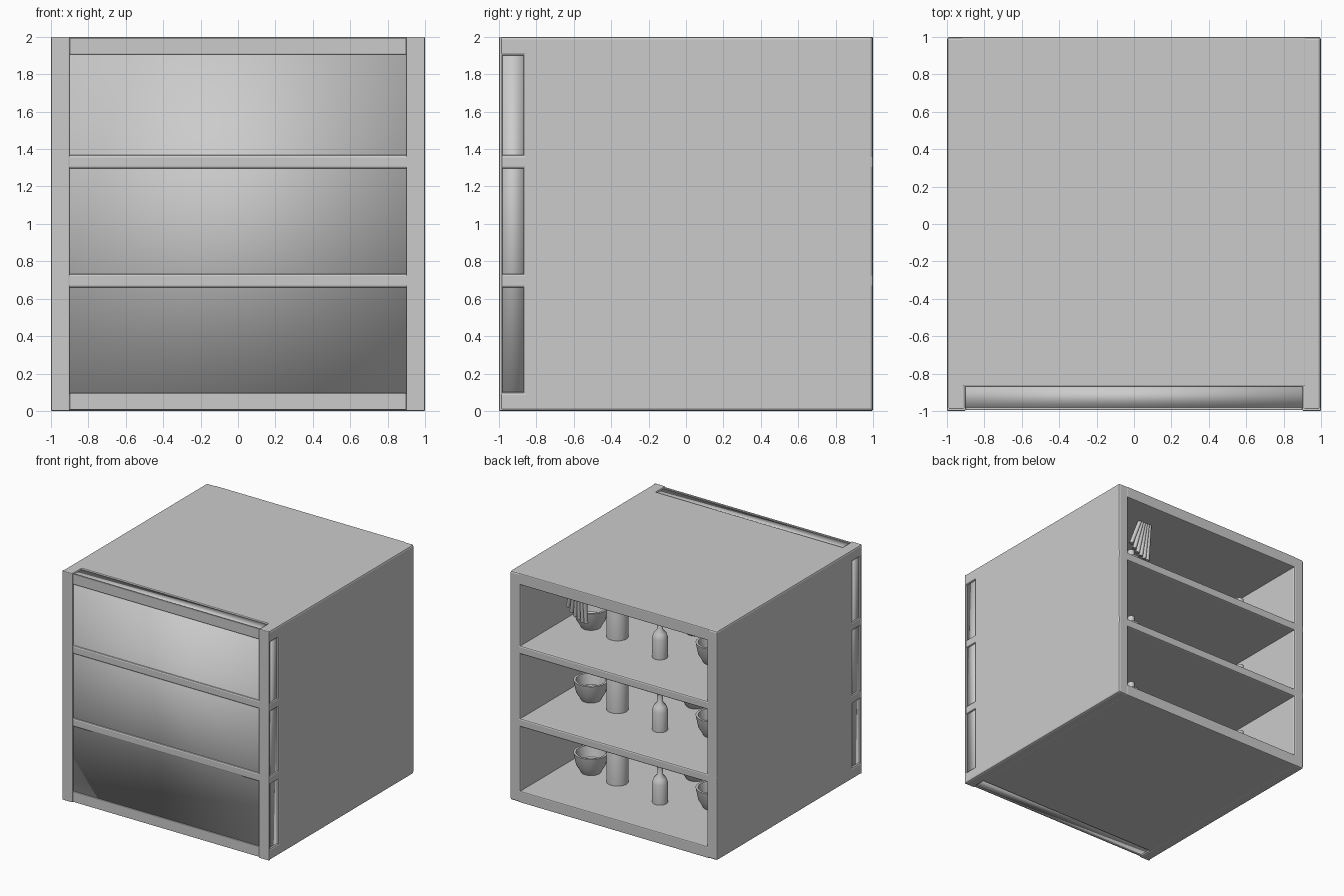
import bpy, bmesh, math
from mathutils import Vector

cube = bpy.data.objects.get("Cube")
if cube:
    bpy.data.objects.remove(cube, do_unlink=True)

grey = bpy.data.materials.new("plain_grey")
grey.use_nodes = True
colour = (0.6, 0.6, 0.6, 1)
grey.diffuse_color = colour
grey.node_tree.nodes["Principled BSDF"].inputs["Base Color"].default_value = colour


def finish(name, bm, smooth):
    bmesh.ops.recalc_face_normals(bm, faces=bm.faces)
    for f in bm.faces:
        f.smooth = smooth
    mesh = bpy.data.meshes.new(name)
    bm.to_mesh(mesh)
    bm.free()
    mesh.materials.append(grey)
    ob = bpy.data.objects.new(name, mesh)
    bpy.context.collection.objects.link(ob)
    return ob


def box(name, low, high, bevel=0.0, smooth=False):
    bm = bmesh.new()
    bmesh.ops.create_cube(bm, size=1)
    for v in bm.verts:
        v.co = [(a + b) / 2 + c * (b - a) for a, b, c in zip(low, high, v.co)]
    ob = finish(name, bm, smooth)
    if bevel:
        mod = ob.modifiers.new("soft_edges", "BEVEL")
        mod.width = bevel
        mod.segments = 2
    return ob


def lathe(name, profile, place):
    bm = bmesh.new()
    verts = [bm.verts.new((r, 0, z)) for r, z in profile]
    edges = [bm.edges.new(pair) for pair in zip(verts, verts[1:])]
    bmesh.ops.spin(bm, geom=verts + edges, axis=(0, 0, 1), cent=(0, 0, 0),
                   angle=math.tau, steps=24)
    bmesh.ops.remove_doubles(bm, verts=bm.verts, dist=0.0005)
    ob = finish(name, bm, True)
    ob.location = place
    bpy.ops.object.select_all(action="DESELECT")
    ob.select_set(True)
    bpy.context.view_layer.objects.active = ob
    bpy.ops.object.shade_smooth_by_angle(angle=math.radians(40))
    return ob


def rod(name, start, end, radius):
    a, b = Vector(start), Vector(end)
    ob = lathe(name, [(0, 0), (radius, 0), (radius, (b - a).length),
                      (0, (b - a).length)], a)
    ob.rotation_euler = (b - a).to_track_quat("Z", "Y").to_euler()


# Side walls with rails and thin front posts
for side, s in (("left", 1), ("right", -1)):
    x0, x1 = sorted((s * 0.9, s))
    box(side + "_wall", (x0, -0.87, 0.05), (x1, 1, 1.95), 0.015)
    box(side + "_front_post", (x0, -1, 0), (x1, -0.982, 2), 0.006)
    for level, z in (("bottom", 0), ("top", 1.9)):
        box(f"{side}_{level}_rail", (x0, -1, z), (x1, 1, z + 0.1), 0.015)

# Top and bottom boards, with their front strips
for level, z in (("bottom", 0), ("top", 1.9)):
    box(level + "_board", (-0.92, -0.87, z), (0.92, 1, z + 0.1), 0.008)
    box(level + "_front_strip", (-0.9, -0.995, z + 0.005), (0.9, -0.98, z + 0.095), 0.005)

# Front pane
box("front_pane", (-0.985, -0.98, 0.015), (0.985, -0.87, 1.985), smooth=True)

# Shelves
for name, z in (("lower_shelf", 0.66), ("upper_shelf", 1.295)):
    box(name, (-0.999, -0.99, z), (0.999, 1, z + 0.073), 0.012)

# Vessel profiles: radius, height
bowl = [(0, 0), (0.08, 0), (0.12, 0.07), (0.14, 0.17), (0.12, 0.17), (0.1, 0.08), (0, 0.03)]
bottle = [(0, 0), (0.062, 0), (0.064, 0.17), (0.05, 0.21), (0.025, 0.24),
          (0.025, 0.31), (0, 0.31)]
tall_bottle = [(0, 0), (0.064, 0), (0.064, 0.22), (0.035, 0.28), (0.035, 0.35), (0, 0.35)]
jar = [(0, 0), (0.088, 0), (0.088, 0.36), (0.07, 0.4), (0.03, 0.42), (0.03, 0.47), (0, 0.47)]
vessels = (("bowl", bowl, 0.655, 0.375), ("side_bowl", bowl, -0.515, 0.36),
           ("rear_bowl", bowl, -0.09, -0.01), ("jar", jar, 0.375, 0.41),
           ("bottle", bottle, -0.12, 0.53), ("tall_bottle", tall_bottle, -0.7, 0.53))

# The same vessels stand on every level
for level, z in (("bottom", 0.1), ("middle", 0.733), ("top", 1.368)):
    for name, profile, x, y in vessels:
        lathe(f"{level}_{name}", profile, (x, y, z))

# Bundle of rods hanging from the top board
for i in range(6):
    x = 0.46 + 0.035 * i
    rod(f"hanging_rod_{i + 1}", (x, 0.72, 1.58 + 0.004 * i * i),
        (0.46 + 0.02 * i, 0.75, 1.92), 0.017)
